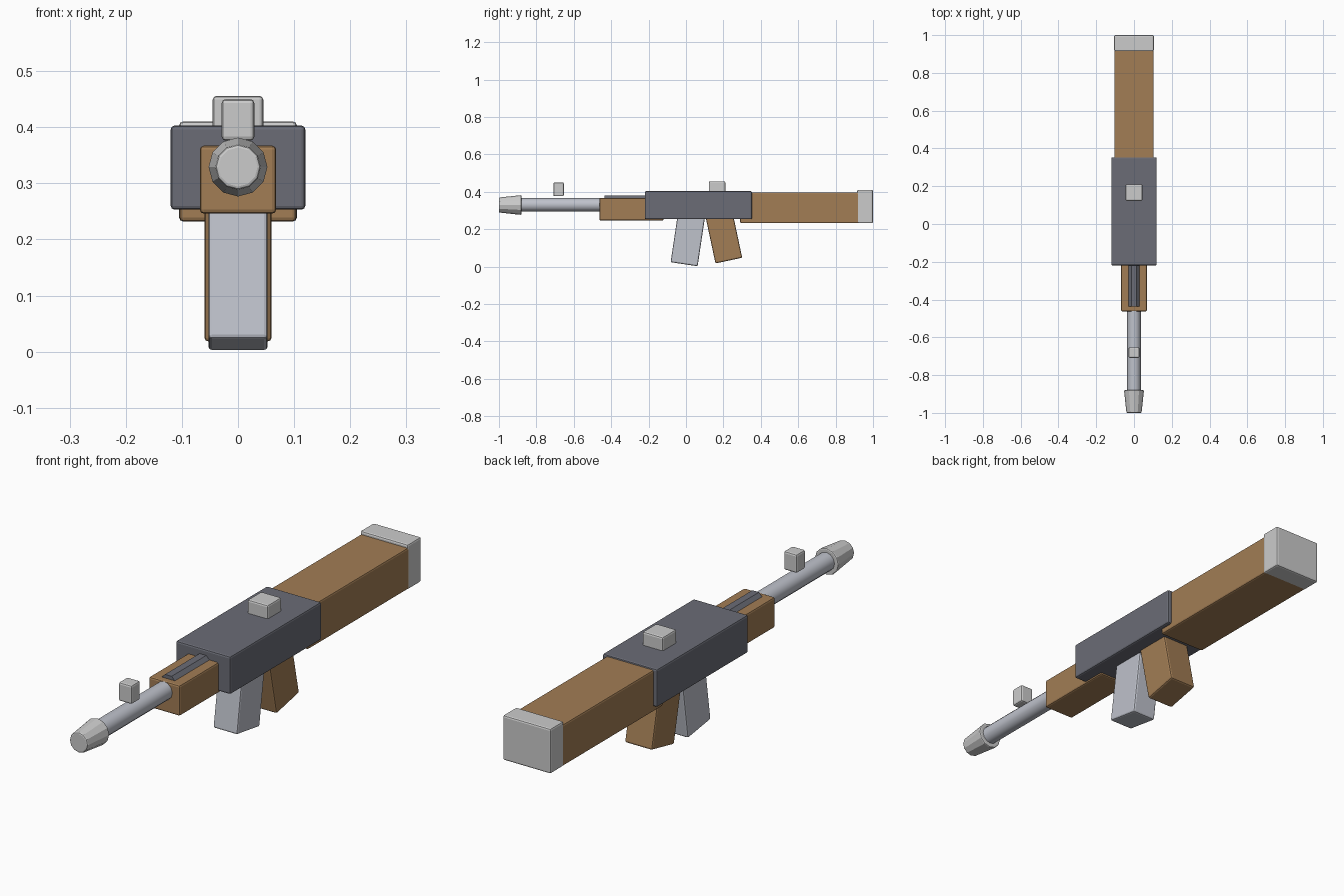
import bpy
from math import radians, sin, cos, pi

if "Cube" in bpy.data.objects:
    bpy.data.objects.remove(bpy.data.objects["Cube"])


def material(name, rgb):
    m = bpy.data.materials.new(name)
    m.diffuse_color = (*rgb, 1)
    m.use_nodes = True
    m.node_tree.nodes["Principled BSDF"].inputs["Base Color"].default_value = m.diffuse_color
    return m


WOOD = material("wood", (0.36, 0.205, 0.09))
DARK = material("dark_metal", (0.145, 0.15, 0.18))
STEEL = material("steel", (0.52, 0.54, 0.60))


def finish(ob, name, mat, bevel):
    ob.name = name
    if mat:
        ob.data.materials.append(mat)
    if bevel:
        mod = ob.modifiers.new("soft_edges", 'BEVEL')
        mod.width = bevel
        mod.segments = 2
        mod.limit_method = 'ANGLE'
        mod.angle_limit = radians(40)
    return ob


def box(name, half_x, y0, y1, z0, z1, mat=None, bevel=0.007):
    bpy.ops.mesh.primitive_cube_add(size=1, location=(0, (y0 + y1) / 2, (z0 + z1) / 2))
    ob = bpy.context.object
    ob.scale = (2 * half_x, y1 - y0, z1 - z0)
    bpy.ops.object.transform_apply(location=False, rotation=False, scale=True)
    return finish(ob, name, mat, bevel)


def tilted_box(name, half_x, depth, length, base_y, base_z, angle, mat):
    # base_y, base_z is the middle of the lower end; the angle leans the top
    a = radians(angle)
    ob = box(name, half_x, -depth / 2, depth / 2, 0, length, mat)
    ob.rotation_euler.x = a
    ob.location = (0, base_y - sin(a) * length / 2, base_z + cos(a) * length / 2)
    return ob


def tube(name, r_front, r_back, y0, y1, z, sides, mat=None, bevel=0, spin=0):
    bpy.ops.mesh.primitive_cone_add(vertices=sides, radius1=r_back, radius2=r_front,
                                    depth=y1 - y0, location=(0, 0, 0))
    ob = bpy.context.object
    ob.rotation_euler.z = spin
    bpy.ops.object.transform_apply()
    ob.rotation_euler.x = pi / 2
    ob.location = (0, (y0 + y1) / 2, z)
    return finish(ob, name, mat, bevel)


# Body
box("receiver", 0.12, -0.22, 0.353, 0.253, 0.403, DARK)
box("stock", 0.104, 0.29, 0.93, 0.232, 0.397, WOOD)
box("butt_plate", 0.105, 0.915, 1.0, 0.232, 0.41)
box("handguard", 0.068, -0.463, -0.12, 0.246, 0.367, WOOD)

# Barrel line
tube("barrel", 0.036, 0.036, -0.92, -0.40, 0.33, 12, STEEL)
bpy.ops.object.shade_smooth_by_angle(angle=radians(35))
tube("muzzle", 0.040, 0.053, -1.0, -0.88, 0.329, 12, None, 0.005)
tube("gas_tube", 0.038, 0.038, -0.437, -0.19, 0.346, 8, DARK, 0, pi / 8)

# Sights
box("front_sight", 0.029, -0.709, -0.653, 0.376, 0.45)
box("rear_sight", 0.045, 0.122, 0.21, 0.385, 0.456)

# Magazine and grip
tilted_box("magazine", 0.053, 0.146, 0.30, -0.010, 0.0125, -8.5, STEEL)
tilted_box("grip", 0.060, 0.146, 0.29, 0.229, 0.032, 12, WOOD)
